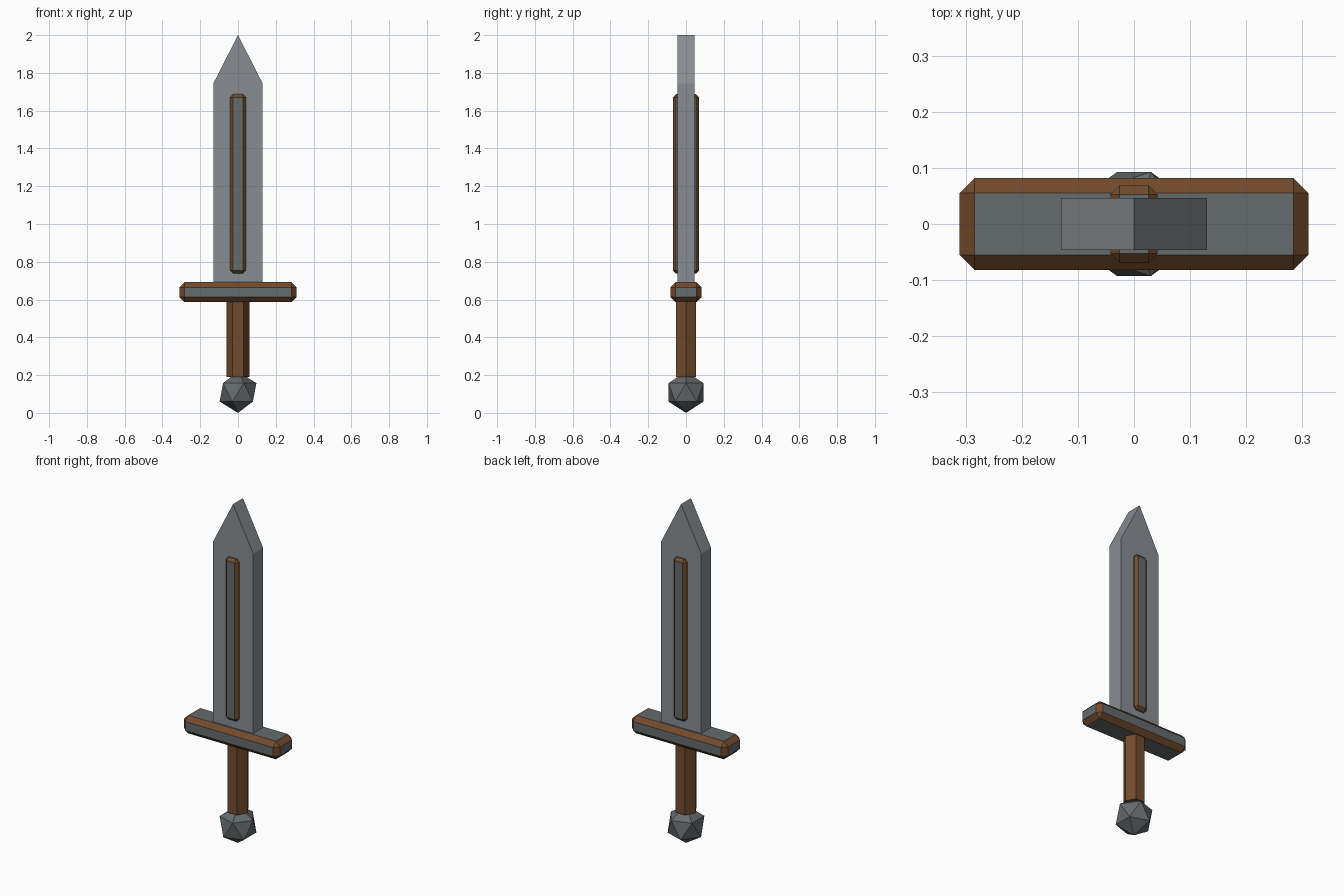
import bpy, bmesh
from math import cos, sin, pi
from mathutils import Vector

if "Cube" in bpy.data.objects:
    bpy.data.objects.remove(bpy.data.objects["Cube"])


def material(name, rgb):
    m = bpy.data.materials.new(name)
    m.diffuse_color = (*rgb, 1)
    m.use_nodes = True
    m.node_tree.nodes["Principled BSDF"].inputs["Base Color"].default_value = m.diffuse_color
    return m


STEEL = material("steel", (0.25, 0.27, 0.29))
IRON = material("dark_iron", (0.13, 0.145, 0.15))
BROWN = material("brown", (0.17, 0.07, 0.025))


def finish(name, bm, *mats):
    bmesh.ops.recalc_face_normals(bm, faces=bm.faces)
    mesh = bpy.data.meshes.new(name)
    bm.to_mesh(mesh)
    bm.free()
    for m in mats:
        mesh.materials.append(m)
    ob = bpy.data.objects.new(name, mesh)
    bpy.context.collection.objects.link(ob)
    return ob


def prism(name, points, direction, mat):
    """Extrude a flat outline along a direction."""
    bm = bmesh.new()
    face = bm.faces.new([bm.verts.new(p) for p in points])
    ext = bmesh.ops.extrude_face_region(bm, geom=[face], use_keep_orig=True)
    verts = [g for g in ext["geom"] if isinstance(g, bmesh.types.BMVert)]
    bmesh.ops.translate(bm, verts=verts, vec=Vector(direction))
    return finish(name, bm, mat)


def trimmed_box(name, half_x, half_y, z0, z1, chamfer):
    """Iron box whose chamfered edges are brown."""
    bm = bmesh.new()
    bmesh.ops.create_cube(bm, size=2)
    bmesh.ops.scale(bm, verts=bm.verts, vec=(half_x, half_y, (z1 - z0) / 2))
    ob = finish(name, bm, IRON, BROWN)
    ob.location.z = (z0 + z1) / 2
    bev = ob.modifiers.new("chamfer", 'BEVEL')
    bev.width = chamfer
    bev.segments = 1
    bev.limit_method = 'NONE'
    bev.material = 1
    return ob


# Blade: pointed outline with flat thickness
outline = [(-0.13, 0.68), (0.13, 0.68), (0.13, 1.745), (0, 2.0), (-0.13, 1.745)]
prism("blade", [(x, -0.046, z) for x, z in outline], (0, 0.092, 0), STEEL)

# Raised central rib through the blade, and the crossguard
trimmed_box("blade_rib", 0.042, 0.069, 0.738, 1.687, 0.016)
trimmed_box("crossguard", 0.311, 0.082, 0.586, 0.692, 0.027)

# Six-sided grip
hexagon = [(0.06 * cos(i * pi / 3), 0.06 * sin(i * pi / 3), 0.19) for i in range(6)]
prism("grip", hexagon, (0, 0, 0.41), BROWN)

# Twenty-sided pommel
bm = bmesh.new()
bmesh.ops.create_icosphere(bm, subdivisions=1, radius=0.109)
pommel = finish("pommel", bm, IRON)
pommel.location.z = 0.109
